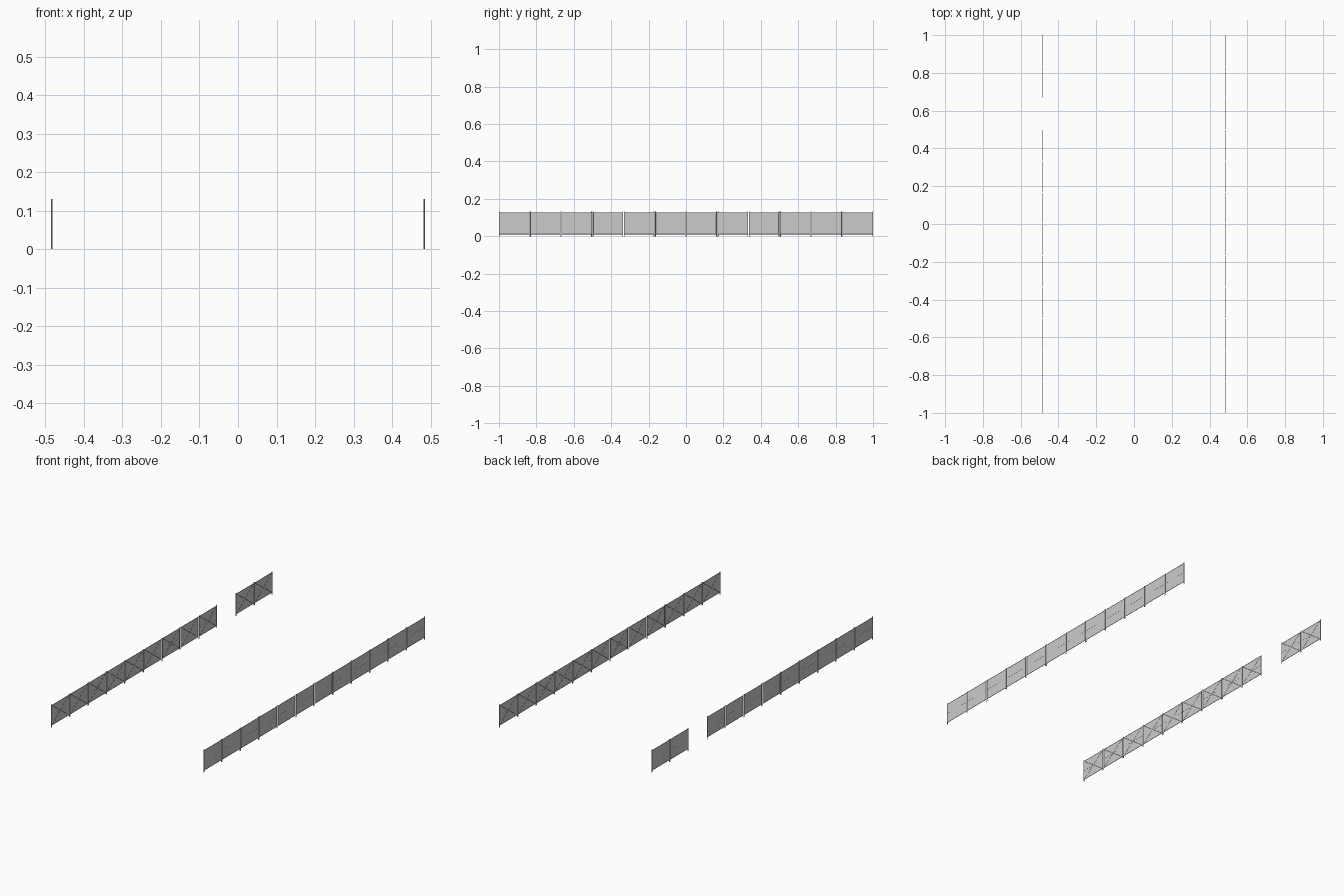
import bpy, bmesh
from mathutils import Vector

if "Cube" in bpy.data.objects:
    bpy.data.objects.remove(bpy.data.objects["Cube"])

COUNT, GAP = 12, 0.004
PITCH = (2 + GAP) / COUNT
HALF = (PITCH - GAP) / 2
ROW_X, TOP = 0.483, 0.131
R = 0.0018          # tube radius
LOW, HIGH, MID = 0.012, 0.126, 0.068


def tube(bm, a, b, r, sides=8):
    a, b = Vector(a), Vector(b)
    d = b - a
    m = d.to_track_quat('Z', 'Y').to_matrix().to_4x4()
    m.translation = (a + b) / 2
    bmesh.ops.create_cone(bm, cap_ends=True, segments=sides, radius1=r,
                          radius2=r, depth=d.length, matrix=m)


def sheet(bm, size, centre):
    res = bmesh.ops.create_cube(bm, size=1)
    bmesh.ops.scale(bm, vec=size, verts=res['verts'])
    bmesh.ops.translate(bm, vec=centre, verts=res['verts'])


def make_mesh(name, build):
    bm = bmesh.new()
    build(bm)
    me = bpy.data.meshes.new(name)
    bm.to_mesh(me)
    bm.free()
    return me


# tubular frame: end posts, rails
def frame(bm):
    e = HALF - R
    for y in (-e, e):
        tube(bm, (0, y, 0), (0, y, TOP), R)
    for z in (LOW, HIGH):
        tube(bm, (0, -e, z), (0, e, z), R * 0.8)
    tube(bm, (0, -e, MID), (0, e, MID), R * 0.6)


# infill sheet
def infill(bm):
    sheet(bm, (0.001, 2 * (HALF - R), HIGH - LOW), (0, 0, (HIGH + LOW) / 2))


# thin crossed braces on the inner face
def braces(bm):
    e = HALF - 2 * R
    for s in (-1, 1):
        tube(bm, (-0.0006, -e * s, LOW), (-0.0006, e * s, HIGH), 0.0005, 4)


parts = [("panel_frame", make_mesh("panel_frame", frame)),
         ("panel_sheet", make_mesh("panel_sheet", infill)),
         ("panel_brace", make_mesh("panel_brace", braces))]

# two facing rows, the left one has an opening
for side, label in ((1, "right"), (-1, "left")):
    for i in range(COUNT):
        if side < 0 and i == 9:
            continue
        y = -1 + HALF + i * PITCH
        for name, me in parts:
            ob = bpy.data.objects.new(f"{label}_{name}_{i}", me)
            ob.location = (side * ROW_X, y, 0)
            if side < 0:
                ob.rotation_euler.z = 3.14159265
            bpy.context.collection.objects.link(ob)
